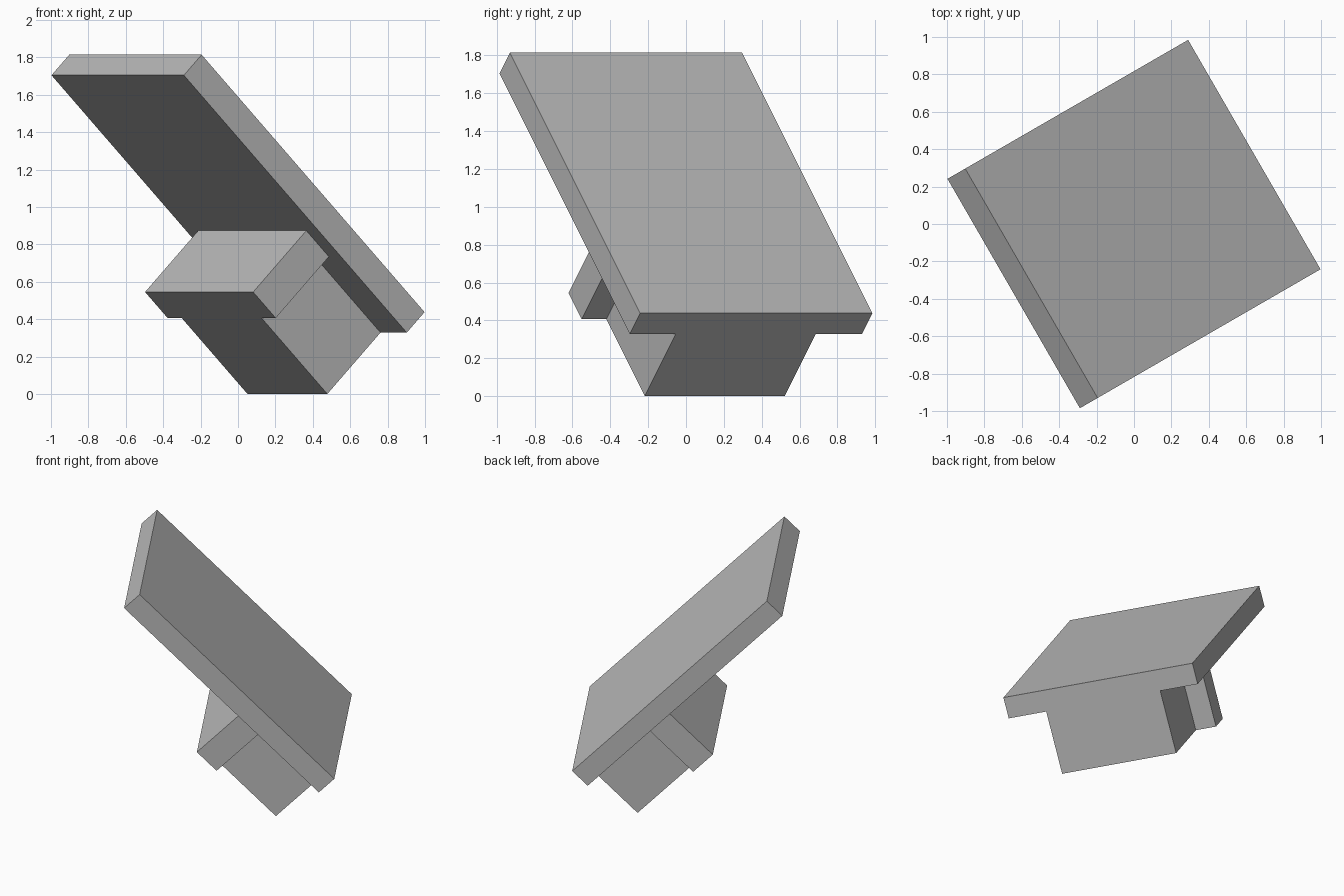
import bpy
import bmesh
from math import radians
from mathutils import Euler, Matrix

cube = bpy.data.objects.get("Cube")
if cube:
    bpy.data.objects.remove(cube, do_unlink=True)

grey = bpy.data.materials.new("plain_grey")
grey.use_nodes = True
colour = (0.5, 0.5, 0.5, 1)
grey.diffuse_color = colour
grey.node_tree.nodes["Principled BSDF"].inputs["Base Color"].default_value = colour

# Everything shares one tilted frame: 45 degrees down, turned 30 degrees
frame = (Matrix.Translation((0.004, 0.002, 0))
         @ Euler((0, radians(45), radians(30))).to_matrix().to_4x4())


def extrude_profile(name, outline, bottom, top):
    """Solid from a flat outline, raised between two heights in the tilted frame."""
    bm = bmesh.new()
    face = bm.faces.new([bm.verts.new((x, y, bottom)) for x, y in outline])
    lifted = bmesh.ops.extrude_face_region(bm, geom=[face])["geom"]
    verts = [v for v in lifted if isinstance(v, bmesh.types.BMVert)]
    bmesh.ops.translate(bm, verts=verts, vec=(0, 0, top - bottom))
    bmesh.ops.recalc_face_normals(bm, faces=bm.faces)
    mesh = bpy.data.meshes.new(name)
    bm.to_mesh(mesh)
    bm.free()
    mesh.materials.append(grey)
    obj = bpy.data.objects.new(name, mesh)
    obj.matrix_world = frame
    bpy.context.collection.objects.link(obj)
    return obj


def mirrored(half):
    """Complete an outline by mirroring its half across the long axis."""
    return half + [(x, -y) for x, y in reversed(half)]


end, base, seam, surface = 0.212, 0.213, 0.677, 0.832

# Large tilted slab
extrude_profile("slab", mirrored([(end, 0.708), (-1.734, 0.708)]), seam, surface)

# T-shaped foot beneath, flush with the slab's low end
foot_half = [(end, 0.427), (-0.362, 0.427), (-0.362, 0.578), (-0.559, 0.578)]
extrude_profile("t_shaped_foot", mirrored(foot_half), base, seam)
